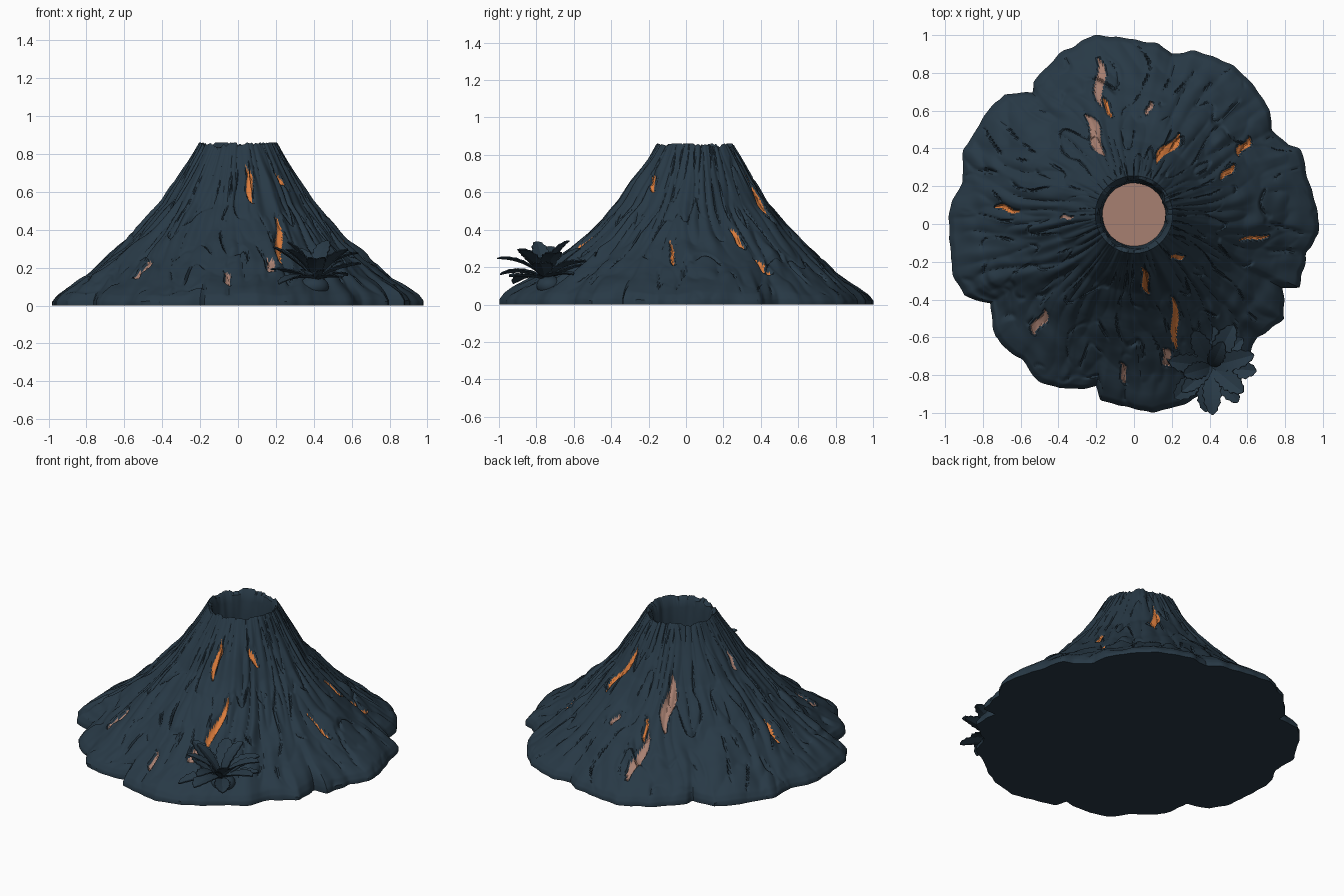
import bpy, bmesh, math, random
from mathutils import Vector, Matrix, noise

if "Cube" in bpy.data.objects:
    bpy.data.objects.remove(bpy.data.objects["Cube"])

random.seed(4)
TAU = 2 * math.pi


def material(name, rgb):
    m = bpy.data.materials.new(name)
    m.diffuse_color = (*rgb, 1)
    m.use_nodes = True
    m.node_tree.nodes["Principled BSDF"].inputs["Base Color"].default_value = m.diffuse_color
    return m


rock = material("slate_rock", (0.021, 0.041, 0.061))
orange = material("glowing_lava", (0.70, 0.20, 0.045))
pink = material("cooling_lava", (0.39, 0.215, 0.165))


def make_object(name, bm, mats, smooth=None):
    bmesh.ops.recalc_face_normals(bm, faces=bm.faces)
    me = bpy.data.meshes.new(name)
    bm.to_mesh(me)
    bm.free()
    ob = bpy.data.objects.new(name, me)
    bpy.context.collection.objects.link(ob)
    for m in mats:
        me.materials.append(m)
    if smooth:
        bpy.ops.object.select_all(action='DESELECT')
        ob.select_set(True)
        bpy.context.view_layer.objects.active = ob
        bpy.ops.object.shade_smooth_by_angle(angle=math.radians(smooth))
    return ob


# lobed foot outline seen from above, anticlockwise
OUTLINE = [(.98, .05), (.93, .2), (.88, .4), (.82, .42), (.73, .5), (.72, .6), (.6, .78),
           (.45, .88), (.3, .92), (.2, .9), (.13, .95), (0, .98), (-.2, 1), (-.4, .9),
           (-.53, .75), (-.53, .69), (-.69, .69), (-.83, .52), (-.9, .4), (-.91, .22),
           (-.97, .12), (-.98, -.05), (-.96, -.25), (-.91, -.38), (-.76, -.42), (-.74, -.6),
           (-.6, -.72), (-.5, -.84), (-.4, -.87), (-.2, -.86), (-.18, -.93), (0, -.98),
           (.1, -1), (.3, -.94), (.45, -.84), (.6, -.72), (.66, -.6), (.79, -.5),
           (.79, -.34), (.88, -.34), (.91, -.15), (.98, -.05)]
polar = sorted((math.atan2(y, x) % TAU, math.hypot(x, y)) for x, y in OUTLINE)
polar = [(polar[-1][0] - TAU, polar[-1][1])] + polar + [(polar[0][0] + TAU, polar[0][1])]

# slope profile: fraction from rim to foot, height
SLOPE = [(0, .855), (.08, .75), (.15, .665), (.256, .54), (.4, .42), (.5, .34), (.63, .25),
         (.77, .165), (.9, .095), (.97, .055), (1, .022)]

# lava cracks seen from above: start, end, width, colour slot
CRACKS = [(.04, -.23, .08, -.37, .034, 1), (.20, -.38, .23, -.67, .036, 1),
          (.15, -.66, .20, -.75, .048, 2), (-.07, -.73, -.04, -.85, .028, 2),
          (-.47, -.45, -.53, -.59, .05, 2), (.19, -.18, .27, -.17, .022, 1),
          (.56, -.085, .72, -.06, .018, 1), (.46, .23, .53, .32, .03, 1),
          (.55, .36, .61, .46, .04, 1), (.12, .32, .24, .48, .05, 1),
          (.07, .57, .09, .65, .025, 2), (-.15, .36, -.26, .58, .06, 2),
          (-.17, .62, -.19, .88, .05, 2), (-.11, .56, -.17, .67, .022, 1),
          (-.74, .09, -.60, .07, .028, 1), (-.39, .03, -.32, .04, .02, 2)]


def lookup(table, v):
    for (a, p), (b, q) in zip(table, table[1:]):
        if a <= v <= b:
            return p + (q - p) * (v - a) / max(b - a, 1e-9)
    return table[-1][1]


def crack_at(x, y):
    # distance inside the nearest lava crack (negative outside) and its colour slot
    best = (-1, 0)
    for x0, y0, x1, y1, w, slot in CRACKS:
        dx, dy = x1 - x0, y1 - y0
        n = math.hypot(dx, dy)
        u = ((x - x0) * dx + (y - y0) * dy) / n ** 2
        if 0 < u < 1:
            d = ((x - x0) * dy - (y - y0) * dx) / n
            inside = .5 * w * math.sin(math.pi * u) ** .8 - abs(d + .3 * w * math.sin(TAU * u))
            best = max(best, (inside, slot))
    return best


def relief(a, t):
    # long downhill folds, ridges and narrow fissures
    a += .10 * math.sin(3 * a + 5 * t) * t
    c, s = math.cos(a), math.sin(a)
    fold = noise.noise(Vector((c * 3.2, s * 3.2, t * 1.2)))
    ridge = abs(noise.noise(Vector((c * 8, s * 8, t * 2.5 + 7))))
    fissure = abs(noise.noise(Vector((c * 6, s * 6, t * 3 + 20))))
    lump = noise.noise(Vector((c * t * 9, s * t * 9, 3)))
    cut = max(0, 1 - fissure / .06) * max(0, lump + .25)
    return .024 * fold + .045 * (ridge - .2) + .012 * lump - .05 * cut


# ---- mountain: slopes, skirt, crater wall ----
SEG, RINGS = 600, 120
angles = [TAU * i / SEG for i in range(SEG)]
sharp = [lookup(polar, a) for a in angles]
soft = [sum(sharp[(i + d) % SEG] for d in range(-20, 21)) / 41 for i in range(SEG)]

bm = bmesh.new()
rings = []
# crater wall rings run from the lava floor up to the rim
for r, z in ((.165, .60), (.172, .70), (.178, .79), (.188, .835)):
    ring = []
    for a in angles:
        j = noise.noise(Vector((math.cos(a) * 4, math.sin(a) * 4, z * 3)))
        rr = r + .016 * j * (z > .61)
        ring.append(bm.verts.new((rr * math.cos(a), .05 + rr * math.sin(a), z + .012 * j)))
    rings.append(ring)
for k in range(RINGS + 1):
    t = k / RINGS
    base_z = lookup(SLOPE, t)
    sharpness = max(0, (t - .55) / .45) ** 1.5
    ring = []
    for i, a in enumerate(angles):
        c, s = math.cos(a), math.sin(a)
        foot = soft[i] + (sharp[i] - soft[i]) * sharpness
        foot += .014 * (noise.noise(Vector((c * 12, s * 12, 1))) - .15) * t
        x = (1 - t) * .205 * c + t * foot * c
        y = (1 - t) * (.05 + .205 * s) + t * foot * s
        fade = min(1, .45 + 3 * t) * min(1, .25 + 4 * (1 - t))
        z = base_z + relief(a, t) * fade
        # chipped rim
        z += .03 * noise.noise(Vector((c * 3, s * 3, 40))) * max(0, 1 - t * 12)
        z -= .026 * min(1, max(0, (crack_at(x, y)[0] + .008) / .012))
        z = min(.862, max(z, .015))
        ring.append(bm.verts.new((x, y, z)))
    rings.append(ring)
rings.append([bm.verts.new((v.co.x, v.co.y, 0)) for v in rings[-1]])
for lo, hi in zip(rings, rings[1:]):
    for i in range(SEG):
        j = (i + 1) % SEG
        f = bm.faces.new((lo[i], hi[i], hi[j], lo[j]))
        p = f.calc_center_median()
        inside, slot = crack_at(p.x, p.y)
        if inside > 0:
            f.material_index = slot
# underside
bm.faces.new(rings[-1])
make_object("mountain", bm, [rock, orange, pink], 38)

# ---- lava pool in the crater ----
bm = bmesh.new()
bmesh.ops.create_circle(bm, cap_ends=True, segments=48, radius=.175,
                        matrix=Matrix.Translation((0, .05, .625)))
make_object("crater_lava", bm, [pink])


# ---- plant: rosette of toothed leaves at the front right ----
def add_leaf(bm, origin, yaw, pitch, length, width, curl):
    n = 14
    frame = Matrix.Translation(origin) @ Matrix.Rotation(yaw, 4, 'Z')
    rows = []
    for k in range(n + 1):
        u = k / n
        ang = pitch - curl * u
        out, up = length * u * math.cos(ang), length * u * math.sin(ang)
        half = .5 * width * (.15 + .85 * math.sin(math.pi * min(1, u ** 1.3)) ** .7)
        half *= (1 if k % 2 else .82) if u > .3 else 1
        if k == n:
            half = .004
        rows.append([bm.verts.new(frame @ Vector((out, s * half, up + abs(s) * half * .3)))
                     for s in (-1, 0, 1)])
    for p, q in zip(rows, rows[1:]):
        for s in (0, 1):
            bm.faces.new((p[s], q[s], q[s + 1], p[s + 1]))


bm = bmesh.new()
heart = Vector((.41, -.755, .14))
for count, pitch, length, width in ((8, 18, .25, .11), (7, 47, .29, .11), (2, 70, .24, .09)):
    for i in range(count):
        yaw = TAU * (i + random.uniform(-.2, .2)) / count + pitch
        add_leaf(bm, heart, yaw, math.radians(pitch + random.uniform(-10, 12)),
                 length * random.uniform(.88, 1.04), width * random.uniform(.85, 1.15),
                 random.uniform(.1, .45))
leaves = make_object("plant_leaves", bm, [rock])
mod = leaves.modifiers.new("thickness", 'SOLIDIFY')
mod.thickness = .006

# low mound the plant grows from
bm = bmesh.new()
bmesh.ops.create_icosphere(bm, subdivisions=3, radius=.1,
                           matrix=Matrix.Translation((.40, -.73, .10)) @ Matrix.Diagonal((.8, .7, .55, 1)))
make_object("plant_mound", bm, [rock], 35)
